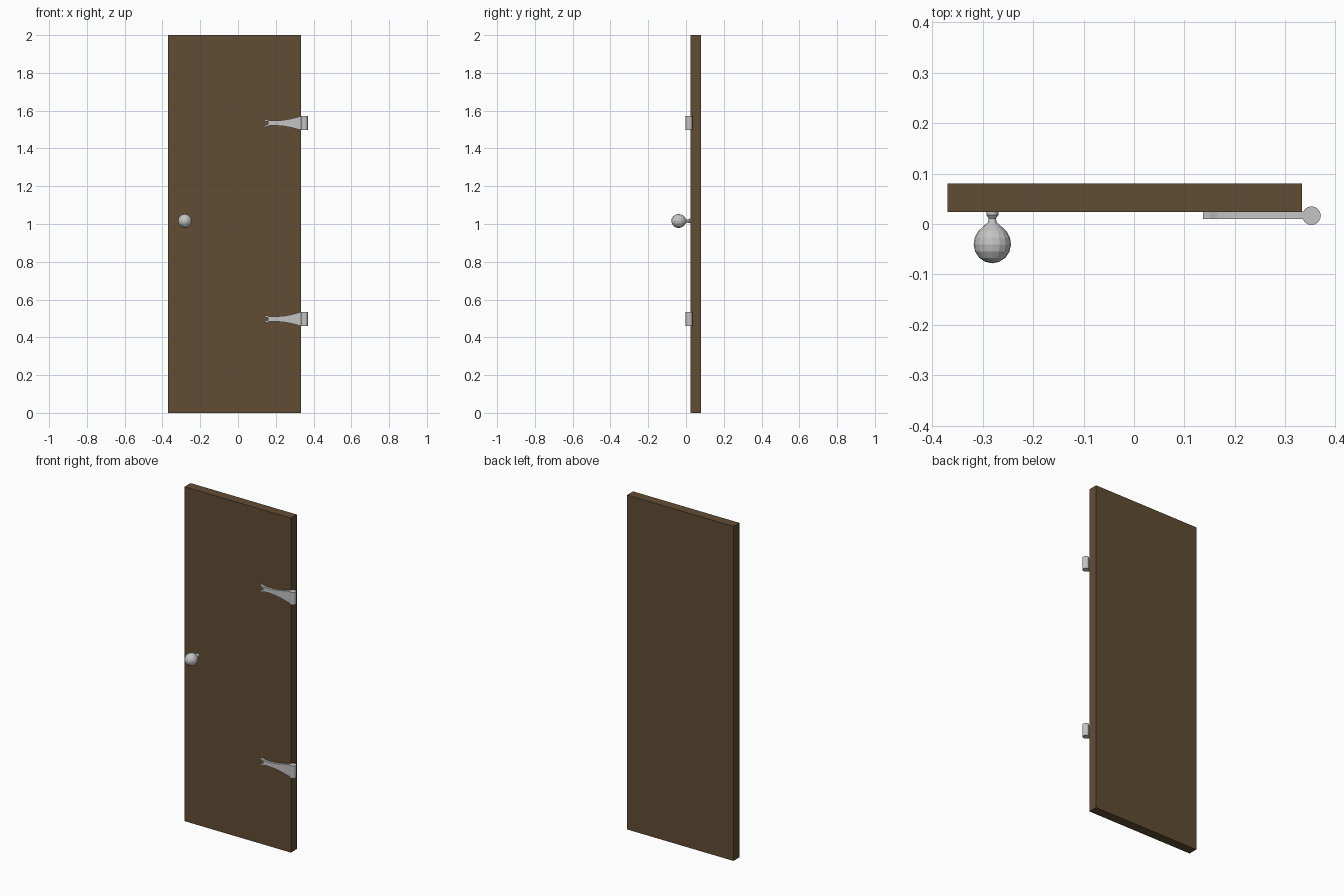
import bpy, bmesh, math
from mathutils import Matrix, Vector

if "Cube" in bpy.data.objects:
    bpy.data.objects.remove(bpy.data.objects["Cube"], do_unlink=True)


def material(name, rgb):
    mat = bpy.data.materials.new(name)
    mat.use_nodes = True
    mat.diffuse_color = (*rgb, 1)
    mat.node_tree.nodes["Principled BSDF"].inputs["Base Color"].default_value = (*rgb, 1)
    return mat


wood = material("dark_wood", (0.12, 0.074, 0.034))
metal = material("grey_metal", (0.55, 0.55, 0.55))


def add_object(name, bm, mat):
    bmesh.ops.recalc_face_normals(bm, faces=bm.faces)
    mesh = bpy.data.meshes.new(name)
    bm.to_mesh(mesh)
    bm.free()
    mesh.materials.append(mat)
    obj = bpy.data.objects.new(name, mesh)
    bpy.context.collection.objects.link(obj)
    return obj


# Door slab
bm = bmesh.new()
bmesh.ops.create_cube(bm, size=1)
bmesh.ops.scale(bm, vec=(0.703, 0.056, 2), verts=bm.verts)
bmesh.ops.translate(bm, vec=(-0.0185, 0.052, 1), verts=bm.verts)
add_object("door_slab", bm, wood)

# Knob with a flared neck, turned around the y axis: (radius, y)
KNOB = [(0, -0.078), (0.014, -0.075), (0.026, -0.067), (0.034, -0.055),
        (0.037, -0.041), (0.035, -0.027), (0.028, -0.014), (0.017, -0.004),
        (0.009, 0.003), (0.007, 0.011), (0.012, 0.018), (0.012, 0.025)]
bm = bmesh.new()
points = [bm.verts.new((r, y, 0)) for r, y in KNOB]
edges = [bm.edges.new(pair) for pair in zip(points, points[1:])]
bmesh.ops.spin(bm, geom=points + edges, cent=(0, 0, 0), axis=(0, 1, 0),
               angle=math.tau, steps=16, use_merge=True)
bmesh.ops.remove_doubles(bm, verts=bm.verts, dist=0.0001)
bmesh.ops.translate(bm, vec=(-0.281, 0, 1.016), verts=bm.verts)
add_object("door_knob", bm, metal)

# Upper half of the strap outline, from barrel to forked tip: (x, half height)
STRAP = [(0.345, 0.037), (0.333, 0.037), (0.30, 0.028), (0.27, 0.021),
         (0.24, 0.016), (0.21, 0.0135), (0.18, 0.013), (0.165, 0.014),
         (0.15, 0.019), (0.137, 0.020), (0.142, 0.010), (0.160, 0.007)]

for label, height in (("lower", 0.497), ("upper", 1.534)):
    # Flat strap on the door face
    bm = bmesh.new()
    outline = STRAP + [(x, -z) for x, z in reversed(STRAP)]
    face = bm.faces.new([bm.verts.new((x, 0.010, height + z)) for x, z in outline])
    grown = bmesh.ops.extrude_face_region(bm, geom=[face])
    moved = [v for v in grown["geom"] if isinstance(v, bmesh.types.BMVert)]
    bmesh.ops.translate(bm, vec=(0, 0.0145, 0), verts=moved)
    add_object(label + "_hinge_strap", bm, metal)

    # Round barrel beside the door edge
    bm = bmesh.new()
    bmesh.ops.create_cone(bm, cap_ends=True, segments=16, radius1=0.0185,
                          radius2=0.0185, depth=0.075,
                          matrix=Matrix.Translation(Vector((0.352, 0.0165, height))))
    add_object(label + "_hinge_barrel", bm, metal)
